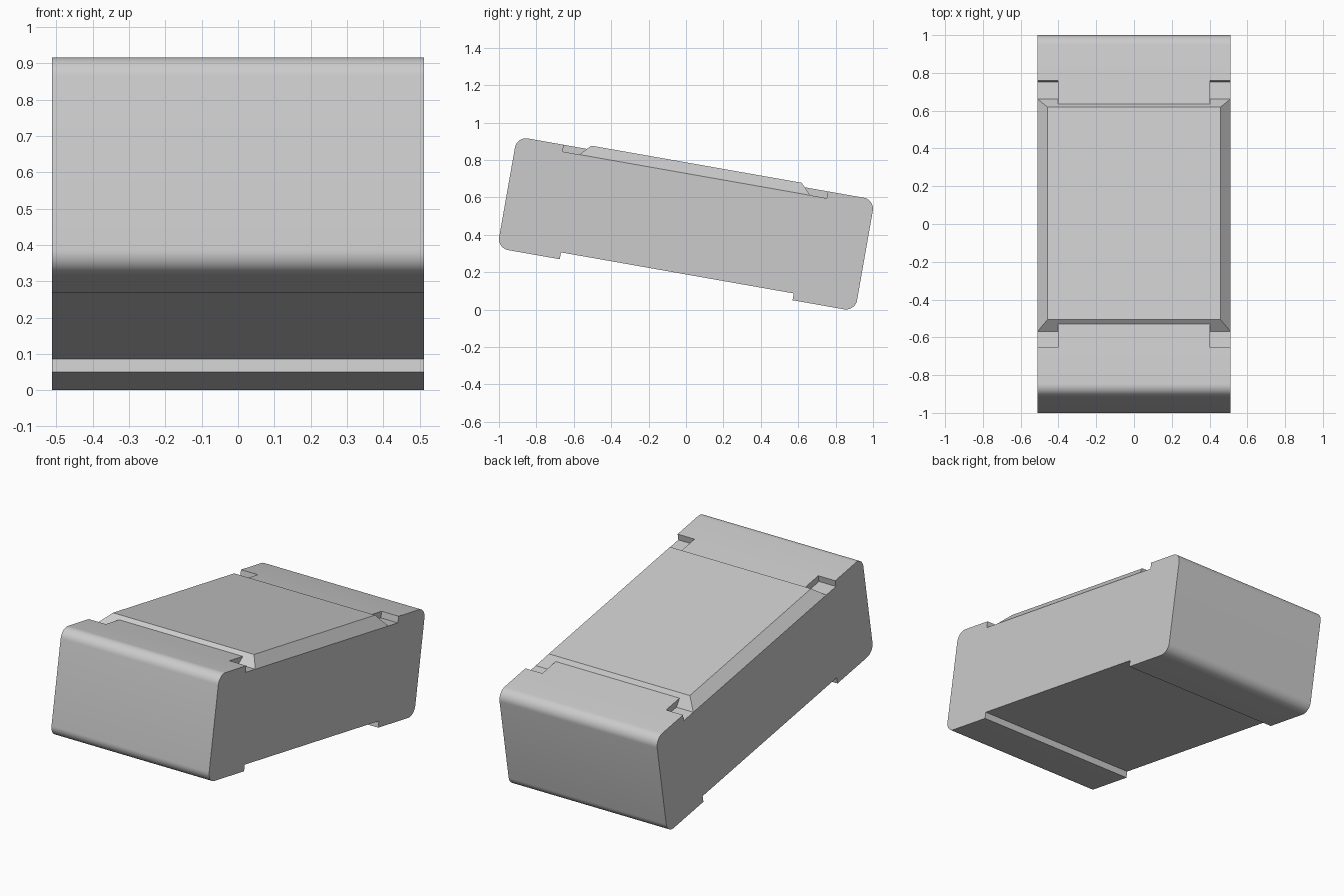
import bpy, bmesh, math
from mathutils import Matrix

cube = bpy.data.objects.get("Cube")
if cube:
    bpy.data.objects.remove(cube, do_unlink=True)

# Overall sizes, measured before the whole chip is tilted
HALF_W, HALF_L, HALF_H = 0.512, 0.9715, 0.303
RADIUS = 0.06
DECK, BELLY = 0.266, -0.266      # top and bottom of the body
NOTCH, LIP = 0.717, 0.632        # inner ends of the terminals
TILT = Matrix.Translation((0, 0, 0.458)) @ Matrix.Rotation(math.radians(-10), 4, 'X')

grey = bpy.data.materials.new("light grey")
grey.use_nodes = True
grey.diffuse_color = (0.6, 0.6, 0.6, 1)
grey.node_tree.nodes["Principled BSDF"].inputs["Base Color"].default_value = (0.6, 0.6, 0.6, 1)


def finish(name, bm):
    bmesh.ops.recalc_face_normals(bm, faces=bm.faces)
    mesh = bpy.data.meshes.new(name)
    bm.to_mesh(mesh)
    bm.free()
    mesh.materials.append(grey)
    obj = bpy.data.objects.new(name, mesh)
    bpy.context.collection.objects.link(obj)
    obj.matrix_world = TILT
    bpy.ops.object.select_all(action='DESELECT')
    obj.select_set(True)
    bpy.context.view_layer.objects.active = obj
    bpy.ops.object.shade_smooth_by_angle(angle=math.radians(30))
    return obj


def extrude_profile(name, points, half_width):
    """Sweep a (y, z) outline across the width."""
    bm = bmesh.new()
    face = bm.faces.new([bm.verts.new((-half_width, y, z)) for y, z in points])
    new = bmesh.ops.extrude_face_region(bm, geom=[face])["geom"]
    bmesh.ops.translate(bm, vec=(2 * half_width, 0, 0),
                        verts=[v for v in new if isinstance(v, bmesh.types.BMVert)])
    return finish(name, bm)


def rectangle(y0, y1, z0, z1):
    return [(y0, z0), (y1, z0), (y1, z1), (y0, z1)]


def corner(z_sign, start):
    """Quarter round on the outer edge of a terminal."""
    return [(HALF_L - RADIUS + RADIUS * math.cos(a),
             z_sign * (HALF_H - RADIUS) + RADIUS * math.sin(a))
            for a in (math.radians(start + 90 * i / 10) for i in range(11))]


# Ceramic body
extrude_profile("body", rectangle(-NOTCH, NOTCH, BELLY, DECK), HALF_W)

# Terminals with rounded outer edges, and the tongue between the side notches
outline = [(LIP, BELLY), (LIP, -HALF_H)] + corner(-1, -90) + corner(1, 0)
outline += [(NOTCH, HALF_H), (NOTCH, DECK), (NOTCH, BELLY)]
tongue = rectangle(0.56, NOTCH, DECK, HALF_H)
for side, sign in (("front", -1), ("back", 1)):
    extrude_profile(side + "_terminal", [(sign * y, z) for y, z in outline], HALF_W)
    extrude_profile(side + "_terminal_tongue", [(sign * y, z) for y, z in tongue], 0.402)

# Protective cover with bevelled sides
bm = bmesh.new()
bmesh.ops.create_cube(bm, size=2)
for v in bm.verts:
    top = v.co.z > 0
    v.co.x *= 0.458 if top else HALF_W
    v.co.y *= 0.571 if top else 0.626
    v.co.z = 0.324 if top else DECK
finish("protective_cover", bm)
